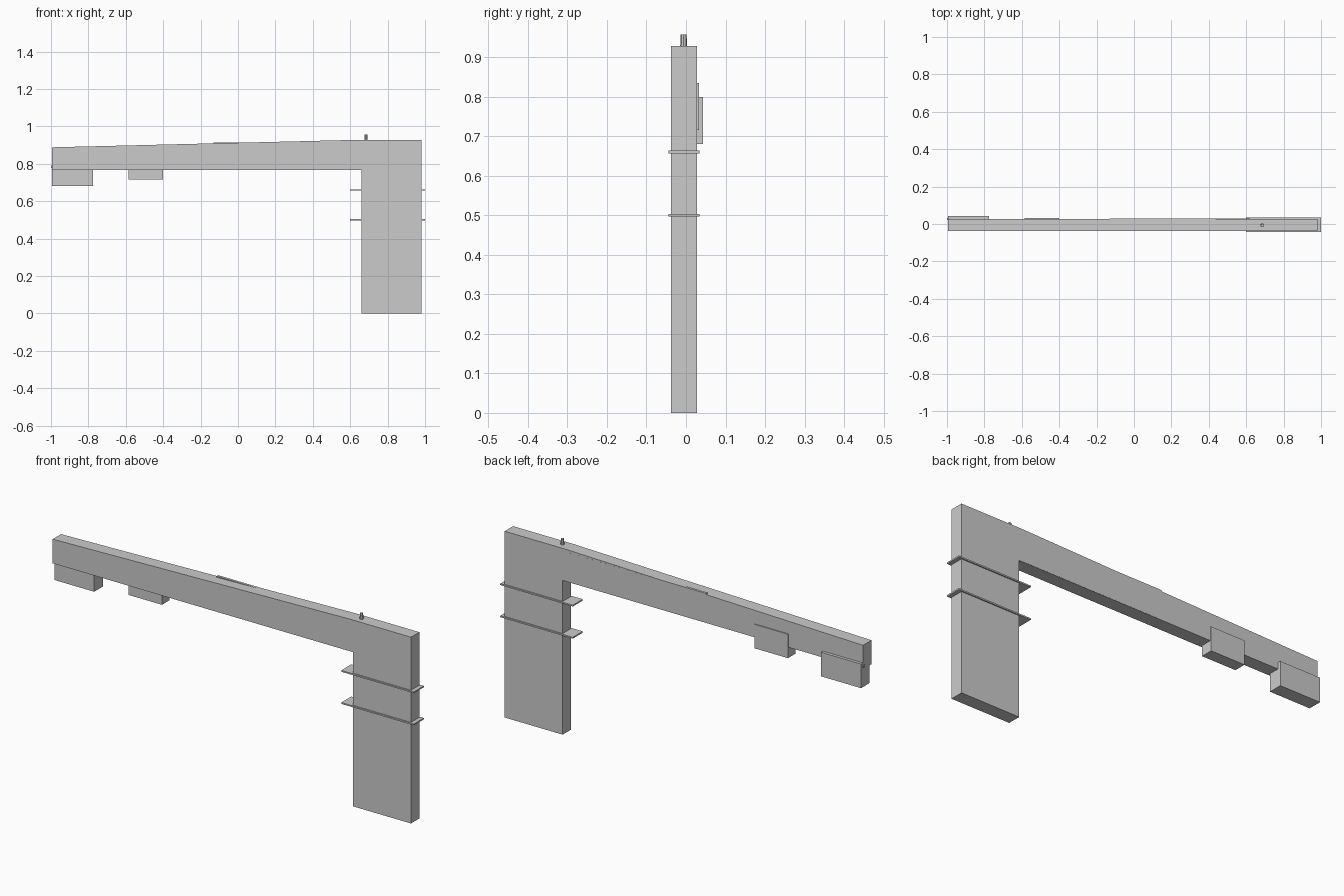
import bpy, bmesh

if "Cube" in bpy.data.objects:
    bpy.data.objects.remove(bpy.data.objects["Cube"])

def box(name, x0, x1, y0, y1, z0, z1):
    bpy.ops.mesh.primitive_cube_add(size=1, location=((x0+x1)/2, (y0+y1)/2, (z0+z1)/2))
    o = bpy.context.object
    o.name = name
    o.scale = (x1-x0, y1-y0, z1-z0)
    bpy.ops.object.transform_apply(location=False, rotation=False, scale=True)
    return o

def extruded(name, profile, y0, y1):
    bm = bmesh.new()
    face = bm.faces.new([bm.verts.new((x, y0, z)) for x, z in profile])
    ext = bmesh.ops.extrude_face_region(bm, geom=[face])
    moved = [v for v in ext["geom"] if isinstance(v, bmesh.types.BMVert)]
    bmesh.ops.translate(bm, verts=moved, vec=(0, y1-y0, 0))
    bmesh.ops.recalc_face_normals(bm, faces=bm.faces)
    me = bpy.data.meshes.new(name)
    bm.to_mesh(me)
    bm.free()
    o = bpy.data.objects.new(name, me)
    bpy.context.collection.objects.link(o)
    return o

# Tapered arm and wide column, one L-shaped slab
extruded("arm_and_column",
         [(-0.995, 0.768), (0.66, 0.768), (0.66, 0), (0.98, 0),
          (0.98, 0.928), (0.64, 0.928), (-0.995, 0.888)], -0.038, 0.028)

# Level rear panel, just proud of the sloping arm
box("rear_panel", -0.13, 0.62, 0.016, 0.0283, 0.77, 0.915)

# Housings hung under the arm
box("end_housing", -0.995, -0.775, -0.025, 0.043, 0.68, 0.80)
box("inner_housing", -0.585, -0.40, -0.027, 0.033, 0.716, 0.835)

# Small stud at the arm tip
box("tip_stud", -1.0, -0.99, 0.022, 0.032, 0.778, 0.79)

# Collar plates around the column
for i, z in enumerate((0.50, 0.66)):
    box(f"collar_plate_{i+1}", 0.6, 1.0, -0.044, 0.034, z-0.0035, z+0.0035)

# Short pin on the top
bpy.ops.mesh.primitive_cone_add(vertices=8, radius1=0.009, radius2=0.0075,
                                depth=0.037, location=(0.685, -0.006, 0.9385))
bpy.context.object.name = "top_pin"
